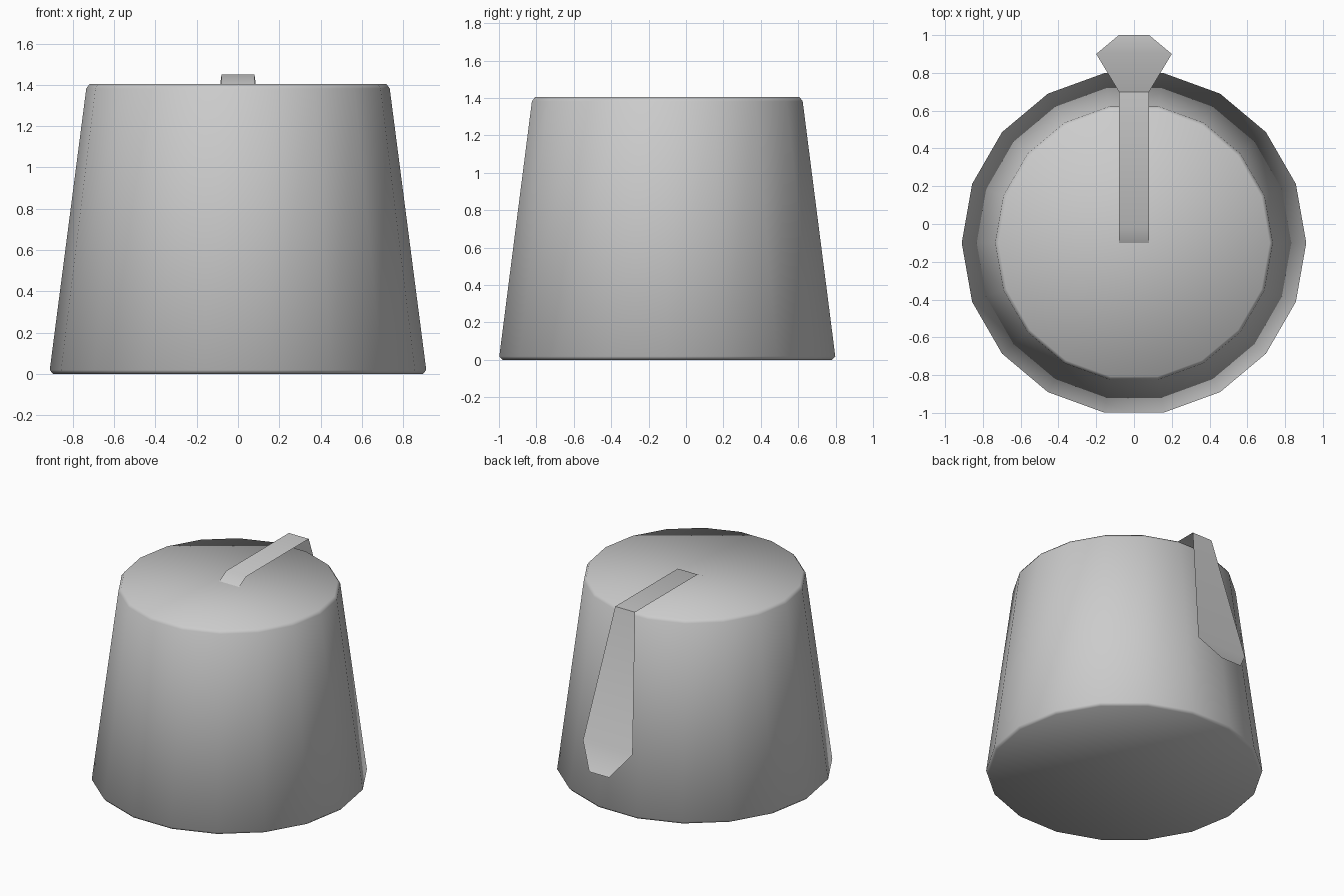
import bpy, bmesh
from math import cos, sin, pi, radians

if "Cube" in bpy.data.objects:
    bpy.data.objects.remove(bpy.data.objects["Cube"])

SIDES = 18
CENTRE_Y = -0.1


def finish(name, bm):
    mesh = bpy.data.meshes.new(name)
    bm.normal_update()
    bm.to_mesh(mesh)
    bm.free()
    obj = bpy.data.objects.new(name, mesh)
    bpy.context.collection.objects.link(obj)
    for poly in mesh.polygons:
        poly.use_smooth = True
    return obj


# Tapered 18-sided body with narrow chamfers at both rims
profile = [(0.895, 0.0), (0.912, 0.018), (0.735, 1.382), (0.718, 1.405)]
bm = bmesh.new()
rings = [[bm.verts.new((r * cos(2 * pi * i / SIDES),
                        CENTRE_Y + r * sin(2 * pi * i / SIDES), z))
          for i in range(SIDES)] for r, z in profile]
for low, high in zip(rings, rings[1:]):
    for i in range(SIDES):
        j = (i + 1) % SIDES
        bm.faces.new((low[i], low[j], high[j], high[i]))
bm.faces.new(rings[0][::-1])
bm.faces.new(rings[-1])
finish("body", bm)

# Thin strap over the top, folding down the back into a flared tab
path = [(0.08, -0.11, 1.40), (0.08, -0.02, 1.45), (0.08, 0.70, 1.45),
        (0.20, 0.90, 0.52), (0.08, 1.00, 0.36)]     # half width, y, z
bm = bmesh.new()
pairs = [(bm.verts.new((-w, y, z)), bm.verts.new((w, y, z))) for w, y, z in path]
for (a, b), (c, d) in zip(pairs, pairs[1:]):
    bm.faces.new((a, b, d, c))
strap = finish("strap", bm)
bpy.context.view_layer.objects.active = strap
strap.select_set(True)
bpy.ops.object.shade_smooth_by_angle(angle=radians(40))
